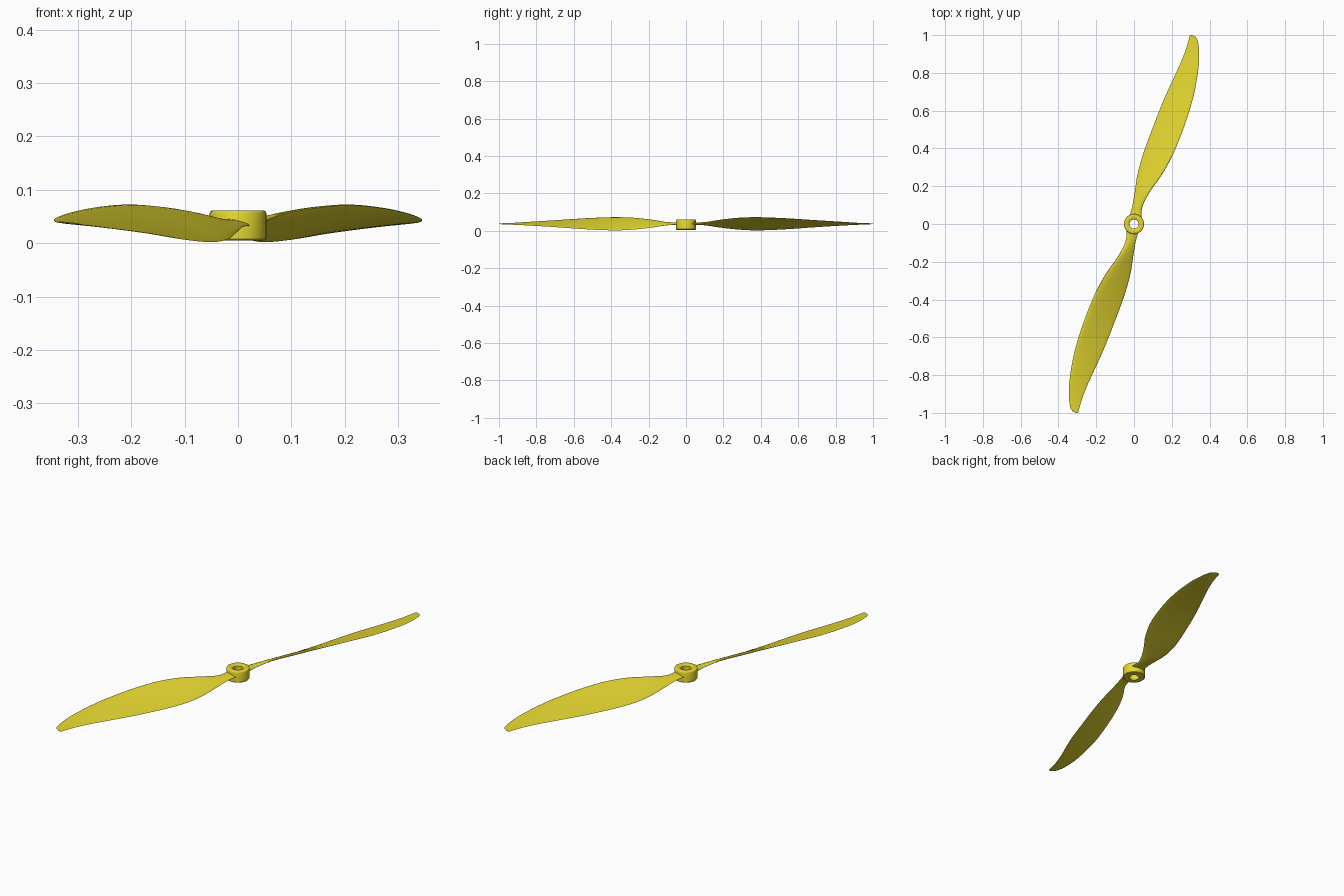
import bpy, bmesh, math

if "Cube" in bpy.data.objects:
    bpy.data.objects.remove(bpy.data.objects["Cube"])

paint = bpy.data.materials.new("yellow_plastic")
paint.diffuse_color = (0.78, 0.68, 0.03, 1)
paint.use_nodes = True
paint.node_tree.nodes["Principled BSDF"].inputs["Base Color"].default_value = paint.diffuse_color


def add_object(name, bm):
    bmesh.ops.recalc_face_normals(bm, faces=bm.faces)
    mesh = bpy.data.meshes.new(name)
    bm.to_mesh(mesh)
    bm.free()
    mesh.materials.append(paint)
    ob = bpy.data.objects.new(name, mesh)
    bpy.context.collection.objects.link(ob)
    bpy.ops.object.select_all(action='DESELECT')
    bpy.context.view_layer.objects.active = ob
    ob.select_set(True)
    bpy.ops.object.shade_smooth_by_angle(angle=math.radians(40))
    return ob


# Blade stations: y, left x, right x, left z, right z, thickness
STATIONS = [
    (0.03, -0.027, 0.040, 0.034, 0.038, 0.014),
    (0.09, -0.010, 0.044, 0.031, 0.039, 0.014),
    (0.17, 0.004, 0.084, 0.019, 0.054, 0.014),
    (0.26, 0.018, 0.147, 0.008, 0.066, 0.014),
    (0.37, 0.048, 0.207, 0.002, 0.071, 0.013),
    (0.52, 0.103, 0.267, 0.007, 0.066, 0.012),
    (0.68, 0.167, 0.316, 0.018, 0.056, 0.010),
    (0.84, 0.241, 0.343, 0.028, 0.046, 0.007),
    (0.92, 0.273, 0.344, 0.032, 0.041, 0.005),
    (0.97, 0.288, 0.337, 0.034, 0.039, 0.004),
    (0.99, 0.293, 0.326, 0.035, 0.038, 0.003),
    (1.00, 0.297, 0.308, 0.036, 0.037, 0.002),
]


def tangent(i):
    a, b = STATIONS[max(i - 1, 0)], STATIONS[min(i + 1, len(STATIONS) - 1)]
    return [(q - p) / (b[0] - a[0]) for p, q in zip(a, b)]


def smooth_stations(steps=5):
    rows = []
    for i in range(len(STATIONS) - 1):
        a, b = STATIONS[i], STATIONS[i + 1]
        ta, tb, d = tangent(i), tangent(i + 1), b[0] - a[0]
        for k in range(steps):
            u = k / steps
            h = (2*u**3 - 3*u*u + 1, (u**3 - 2*u*u + u) * d,
                 3*u*u - 2*u**3, (u**3 - u*u) * d)
            row = [h[0]*p + h[1]*m + h[2]*q + h[3]*n
                   for p, m, q, n in zip(a, ta, b, tb)]
            row[0] = a[0] + u * d
            rows.append(row)
    return rows + [list(STATIONS[-1])]


def section(row, n=12):
    # Aerofoil: cambered top, nearly flat underside, blunt high edge
    y, xl, xr, zl, zr, t = row
    pts = []
    for k in range(2 * n):
        a = math.pi * k / n
        s = 0.5 - 0.5 * math.cos(a)
        bulge = math.sin(a) * (0.55 + 0.45 * s)
        z = zl + (zr - zl) * s + t * bulge * (0.8 if k < n else 0.35)
        pts.append((xl + (xr - xl) * s, y, z))
    return pts


def blade(name, sign):
    bm = bmesh.new()
    rings = [[bm.verts.new((sign * x, sign * y, z)) for x, y, z in section(r)]
             for r in smooth_stations()]
    for a, b in zip(rings, rings[1:]):
        for k in range(len(a)):
            j = (k + 1) % len(a)
            bm.faces.new((a[k], a[j], b[j], b[k]))
    bm.faces.new(rings[0])
    bm.faces.new(rings[-1])
    return add_object(name, bm)


blade("back_blade", 1)
blade("front_blade", -1)

# Hub: lathed ring with a through bore and softened rims
PROFILE = [(0.024, 0.005), (0.050, 0.005), (0.053, 0.008), (0.053, 0.056),
           (0.052, 0.059), (0.049, 0.061), (0.030, 0.061), (0.024, 0.056)]
SIDES = 48
bm = bmesh.new()
rings = [[bm.verts.new((r * math.cos(2 * math.pi * i / SIDES),
                        r * math.sin(2 * math.pi * i / SIDES), z))
          for r, z in PROFILE] for i in range(SIDES)]
for i in range(SIDES):
    a, b = rings[i], rings[(i + 1) % SIDES]
    for k in range(len(PROFILE)):
        j = (k + 1) % len(PROFILE)
        bm.faces.new((a[k], a[j], b[j], b[k]))
add_object("hub", bm)
